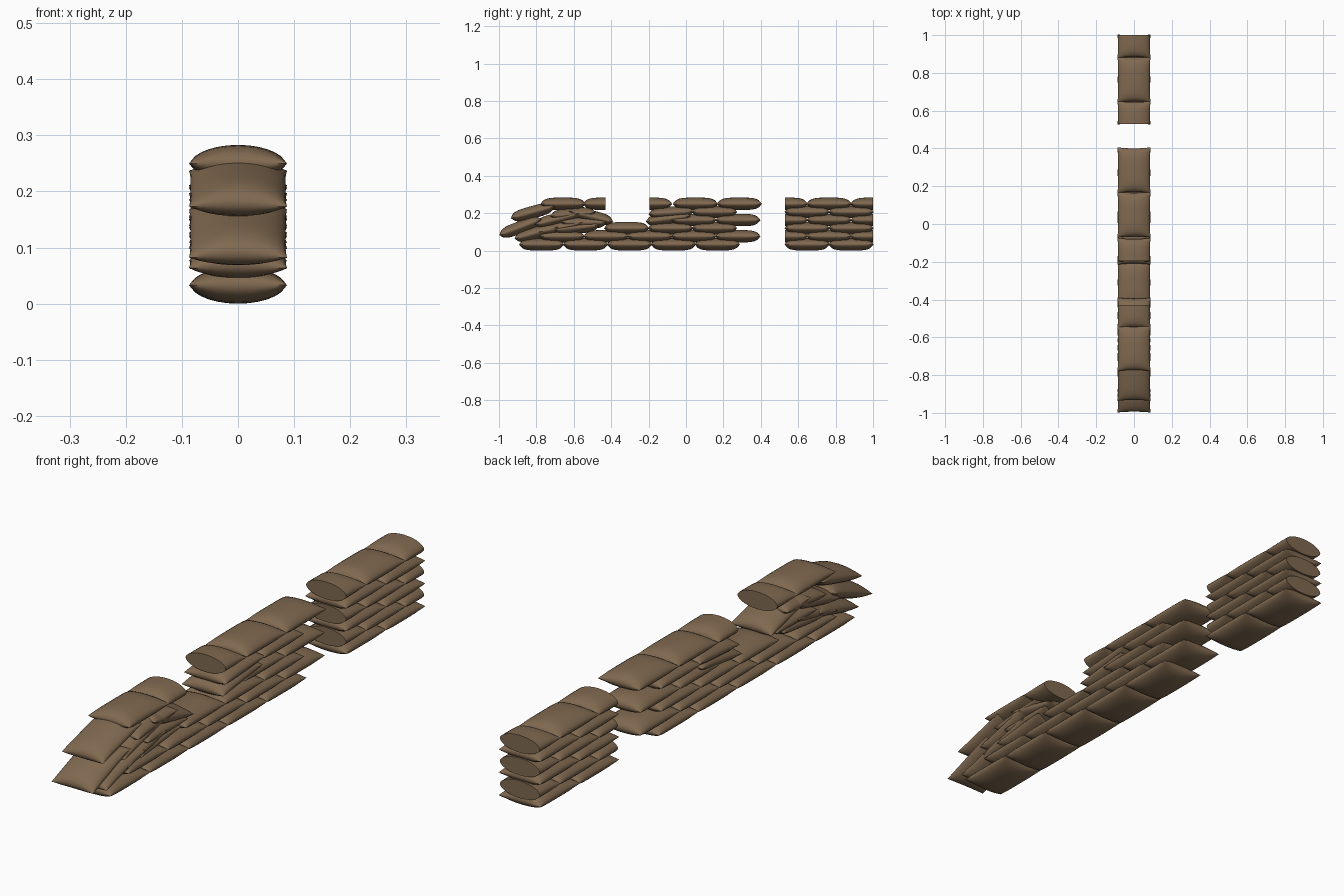
import bpy, math
from mathutils import Matrix

cube = bpy.data.objects.get("Cube")
if cube:
    bpy.data.objects.remove(cube, do_unlink=True)

burlap = bpy.data.materials.new("brown_burlap")
burlap.use_nodes = True
colour = (0.216, 0.141, 0.08, 1)
burlap.diffuse_color = colour
bsdf = next(n for n in burlap.node_tree.nodes if n.type == 'BSDF_PRINCIPLED')
bsdf.inputs["Base Color"].default_value = colour
bsdf.inputs["Roughness"].default_value = 0.9

LENGTH, WIDTH, HALF = 0.235, 0.175, 0.033
STEP = 0.0434
N = 14


def pillow_mesh(name, v0, v1):
    """Pinched pillow along y; a range that stops at v = 0 gets a flat cut end."""
    verts, faces = [], []
    for side in (1, -1):
        base = len(verts)
        for j in range(N + 1):
            t = v0 + (v1 - v0) * j / N
            v = math.sin(t * math.pi / 2)
            for i in range(N + 1):
                u = math.sin((i / N - 0.5) * math.pi)
                x = u * WIDTH / 2 * (1 - 0.035 * (1 - v ** 4))
                y = v * LENGTH / 2 * (1.03 - 0.05 * (1 - u * u))
                z = side * HALF * max(0, 1 - u * u) ** 0.55 * max(0, 1 - v ** 4) ** 0.5
                verts.append((x, y, z))
        for j in range(N):
            for i in range(N):
                a = base + j * (N + 1) + i
                quad = (a, a + 1, a + N + 2, a + N + 1)
                faces.append(quad if side > 0 else quad[::-1])
    # flat cap where the bag is cut through its middle
    layer = (N + 1) ** 2
    for v, row in ((v0, 0), (v1, N)):
        if v == 0:
            top = [row * (N + 1) + i for i in range(N + 1)]
            loop = top + [layer + k for k in reversed(top)]
            faces.append(loop if row else loop[::-1])
    mesh = bpy.data.meshes.new(name)
    mesh.from_pydata(verts, [], faces)
    mesh.materials.append(burlap)
    # weld the seam
    import bmesh
    bm = bmesh.new()
    bm.from_mesh(mesh)
    bmesh.ops.remove_doubles(bm, verts=bm.verts, dist=0.0001)
    bmesh.ops.recalc_face_normals(bm, faces=bm.faces)
    bm.to_mesh(mesh)
    bm.free()
    mesh.shade_smooth()
    mesh.set_sharp_from_angle(angle=math.radians(50))
    return mesh


full = pillow_mesh("full_bag", -1, 1)
front_half = pillow_mesh("front_half_bag", -1, 0)
back_half = pillow_mesh("back_half_bag", 0, 1)


def place(name, mesh, y, z, tilt=0):
    ob = bpy.data.objects.new(name, mesh)
    ob.matrix_world = Matrix.Translation((0, y, z)) @ Matrix.Rotation(tilt, 4, 'X')
    bpy.context.collection.objects.link(ob)


def height(row):
    return HALF + row * STEP


def course(name, row, start, count):
    for k in range(count):
        place(name, full, start + (k + 0.5) * LENGTH, height(row))


def leaning(name, y0, z0, y1, z1):
    place(name, full, (y0 + y1) / 2, (z0 + z1) / 2, math.atan2(z1 - z0, y1 - y0))


# back section: squared-off block with cut bags at both ends
for row in range(6):
    if row % 2 == 0:
        course("back_block_bag", row, 0.53, 2)
    else:
        place("back_block_cut_bag", back_half, 0.53, height(row))
        course("back_block_bag", row, 0.6475, 1)
        place("back_block_cut_bag", front_half, 1.0, height(row))

# long foundation courses
course("foundation_bag", 0, -0.89, 5)
course("foundation_bag", 1, -0.78, 5)
course("foundation_bag", 2, -0.435, 3)

# middle section
course("middle_bag", 3, -0.075, 2)
course("middle_bag", 4, 0.035, 1)
leaning("middle_leaning_bag", -0.21, 0.155, 0.02, 0.185)
leaning("middle_leaning_bag", -0.195, 0.195, 0.035, 0.21)
place("middle_cut_bag", back_half, -0.195, height(5))
course("middle_top_bag", 5, -0.0675, 2)

# front section: slumped pile
for ends in ((-0.99, 0.085, -0.78, 0.165), (-0.93, 0.175, -0.71, 0.235),
             (-0.91, 0.065, -0.69, 0.125), (-0.80, 0.14, -0.58, 0.195),
             (-0.78, 0.1, -0.56, 0.15), (-0.70, 0.11, -0.47, 0.135),
             (-0.72, 0.185, -0.49, 0.205), (-0.62, 0.21, -0.395, 0.155),
             (-0.66, 0.15, -0.43, 0.15)):
    leaning("slumped_bag", *ends)
course("front_top_bag", 5, -0.775, 1)
place("front_cut_bag", front_half, -0.43, height(5))
